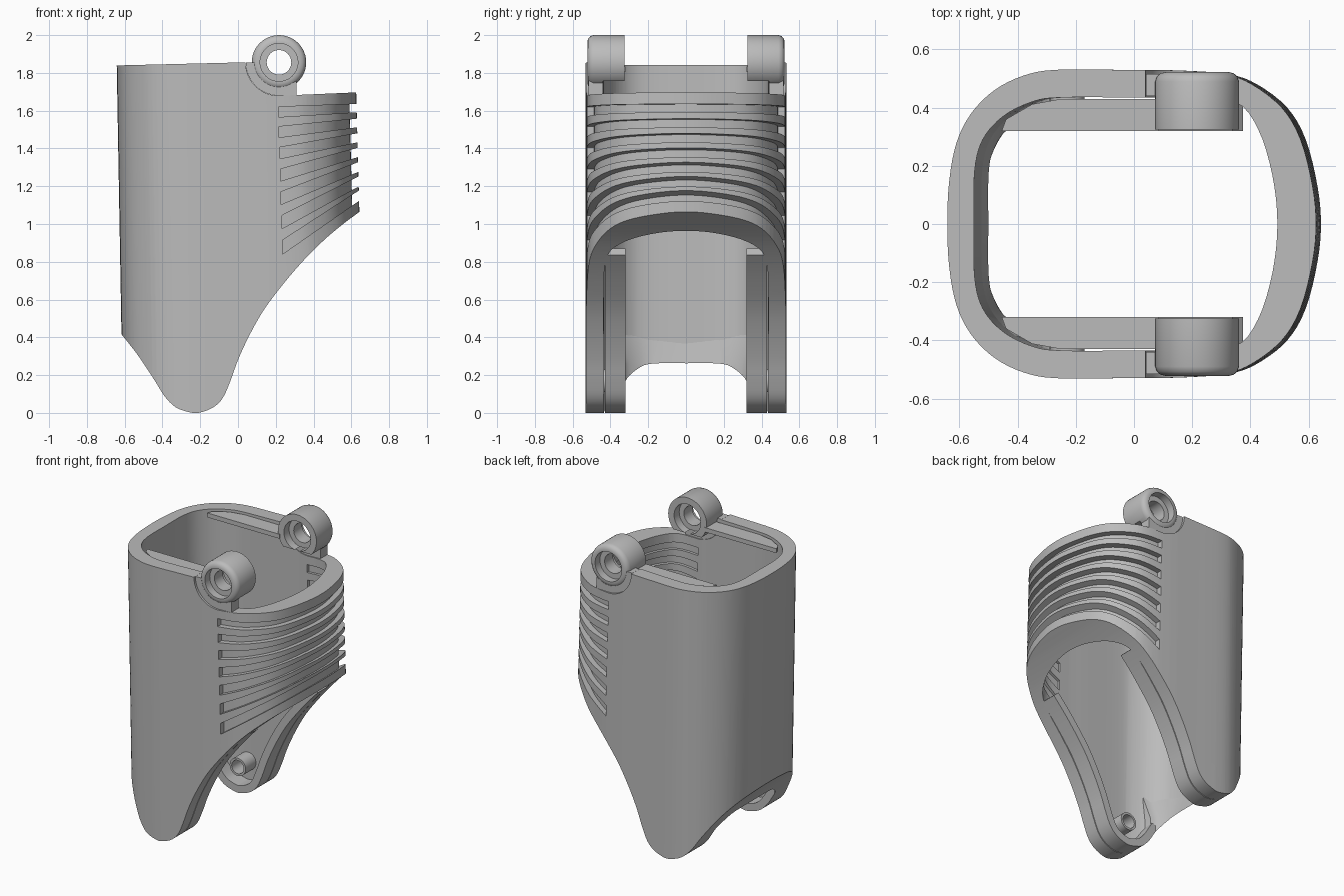
import bpy, bmesh, math

if "Cube" in bpy.data.objects:
    bpy.data.objects.remove(bpy.data.objects["Cube"], do_unlink=True)

GREY = (0.5, 0.5, 0.5, 1)
mat = bpy.data.materials.new("plain grey")
mat.use_nodes = True
mat.diffuse_color = GREY
mat.node_tree.nodes["Principled BSDF"].inputs["Base Color"].default_value = GREY


def smooth(pts, closed=False, steps=4):
    """Catmull-Rom curve through 2D points."""
    n, out = len(pts), []
    get = (lambda i: pts[i % n]) if closed else (lambda i: pts[max(0, min(n - 1, i))])
    for i in range(n if closed else n - 1):
        a, b, c, d = (get(i + k) for k in (-1, 0, 1, 2))
        for s in range(steps):
            t = s / steps
            out.append(tuple(0.5 * (2 * q + (r - p) * t + (2 * p - 5 * q + 4 * r - w) * t * t
                                    + (3 * q - p - 3 * r + w) * t ** 3)
                             for p, q, r, w in zip(a, b, c, d)))
    return out if closed else out + [pts[-1]]


def make(name, bm):
    bmesh.ops.recalc_face_normals(bm, faces=bm.faces)
    me = bpy.data.meshes.new(name)
    bm.to_mesh(me)
    bm.free()
    ob = bpy.data.objects.new(name, me)
    bpy.context.scene.collection.objects.link(ob)
    return ob


def skin(bm, rings, caps=True, loop=False):
    """Join rings of 3D points with quads."""
    vs = [[bm.verts.new(p) for p in r] for r in rings]
    pairs = list(zip(vs, vs[1:])) + ([(vs[-1], vs[0])] if loop else [])
    for a, b in pairs:
        for i in range(len(a)):
            j = (i + 1) % len(a)
            bm.faces.new((a[i], a[j], b[j], b[i]))
    if caps and not loop:
        bm.faces.new(vs[0])
        bm.faces.new(vs[-1])


def taper(x, y, z):
    if x > 0:
        return (x - 0.0266 * (z - 1.05) * min(1, x / 0.5), y, z)
    return (x + 0.0176 * (1.84 - z) * min(1, -x / 0.5), y, z)


def loft(name, levels):
    bm = bmesh.new()
    skin(bm, [[taper(x, y, z) for x, y in ring] for ring, z in levels])
    return make(name, bm)


def slab(name, polys, y0, y1):
    """Extrude side profiles (x, z) along y."""
    bm = bmesh.new()
    for poly in polys:
        skin(bm, [[(x, y, z) for x, z in poly] for y in (y0, y1)])
    return make(name, bm)


def lathe(name, prof, cx, cz, sign, seg=48):
    """Revolve (radius, y) around an axis along y."""
    bm = bmesh.new()
    skin(bm, [[(cx + r * math.cos(a), sign * y, cz + r * math.sin(a)) for r, y in prof]
              for a in (math.tau * k / seg for k in range(seg))], loop=True)
    return make(name, bm)


def boolean(ob, other, op):
    mod = ob.modifiers.new("cut", 'BOOLEAN')
    mod.operation, mod.solver, mod.object = op, 'EXACT', other
    bpy.context.view_layer.update()
    dg = bpy.context.evaluated_depsgraph_get()
    me = bpy.data.meshes.new_from_object(ob.evaluated_get(dg))
    ob.modifiers.clear()
    ob.data = me
    bpy.data.objects.remove(other, do_unlink=True)


def finish(ob, angle=32):
    ob.data.materials.clear()
    ob.data.materials.append(mat)
    ob.data.shade_smooth()
    ob.data.set_sharp_from_angle(angle=math.radians(angle))


def mirrored(half):
    return half + [(x, -y) for x, y in half[-2:0:-1]]


# Sleeve outlines, seen from above
outer = smooth(mirrored([(-.642, 0), (-.635, .15), (-.61, .28), (-.56, .38), (-.48, .46),
                         (-.38, .51), (-.27, .53), (-.05, .53), (.15, .528), (.32, .515),
                         (.42, .48), (.525, .4), (.59, .29), (.631, .13), (.643, 0)]), True)
inner = smooth(mirrored([(-.55, 0), (-.548, .18), (-.52, .29), (-.45, .37), (-.35, .42),
                         (-.25, .435), (0, .435), (.2, .435), (.36, .42), (.44, .33),
                         (.492, .17), (.51, 0)]), True)

# Lower edge, seen from the front
edge = smooth([(.7, 1.11), (.637, 1.06), (.55, .995), (.45, .91), (.35, .81), (.25, .695),
               (.14, .55), (.06, .41), (0, .28), (-.04, .17), (-.08, .08), (-.13, .03),
               (-.2, .002), (-.25, .002), (-.33, .03), (-.39, .09), (-.44, .17),
               (-.53, .305), (-.62, .42), (-.7, .52)])
HX, HZ = .217, 1.856          # hinge centre


def arc(r, a0, a1, n=16):
    return [(HX + r * math.cos(math.radians(a0 + (a1 - a0) * k / n)),
             HZ + r * math.sin(math.radians(a0 + (a1 - a0) * k / n))) for k in range(n + 1)]


side = edge + [(-.7, 1.838)] + arc(.177, 180, 270) + [(.7, 1.7)]

# Sleeve: tube trimmed to the side profile
sleeve = loft("sleeve", [(outer, -.1), (outer, 2.1)])
boolean(sleeve, loft("bore", [(inner, -.2), (inner, 2.2)]), 'DIFFERENCE')
boolean(sleeve, slab("trim", [side], -1, 1), 'INTERSECT')

# Fanned grip grooves, leaving a thin core in the wall
grooves = []
for k in range(7):
    t = k / 6
    zl, zr = 1.593 - .62 * t - .096 * t * t, 1.613 - .48 * t
    hl, hr = .027 + .01 * t, .022 + .006 * t
    far = .4
    grooves.append([(.215 + .02 * t, zl - hl), (.215 + far, zr - hr),
                    (.215 + far + .1, zr - hr + (zr - zl) / 4),
                    (.215 + far + .1, zr + hr + (zr - zl) / 4),
                    (.215 + far, zr + hr), (.215 + .02 * t, zl + hl)])
cutter = slab("grooves", grooves, -.7, .7)
core_out = [(x * .942, y * .93) for x, y in outer]
core_in = [(x * 1.03, y * 1.04) for x, y in inner]
core = loft("core", [(core_out, .3), (core_out, 2)])
boolean(core, loft("core_bore", [(core_in, .2), (core_in, 2.1)]), 'DIFFERENCE')
boolean(cutter, core, 'DIFFERENCE')
boolean(sleeve, cutter, 'DIFFERENCE')
finish(sleeve)

# Thickened lip inside the lower back wall
back = smooth([(-.43, .4), (-.48, .375), (-.54, .29), (-.568, .18), (-.575, 0)])
back = back + [(x, -y) for x, y in back[-2::-1]]
lip_in = smooth([(-.44, .335), (-.478, .31), (-.512, .25), (-.527, .18), (-.528, 0)])
lip_in = lip_in + [(x, -y) for x, y in lip_in[-2::-1]]
thin = [(x + .012, y * .97) for x, y in back]
lip = loft("inner_lip", [(back + lip_in[::-1], -.1), (back + lip_in[::-1], .26),
                         (back + thin[::-1], .43)])
boolean(lip, slab("lip_trim", [side], -1, 1), 'INTERSECT')
finish(lip)

# Flange band following the lower edge
run = [p for p in edge if -.47 < p[0] < .38]
band = []
for i, (x, z) in enumerate(run):
    (ax, az), (bx, bz) = run[max(0, i - 1)], run[min(len(run) - 1, i + 1)]
    d = math.hypot(bx - ax, bz - az)
    band.append((x + .05 * (bz - az) / d, z - .05 * (bx - ax) / d))

barrel = [(.144, .325), (.144, .49), (.138, .507), (.126, .518), (.11, .522), (.1, .522),
          (.1, .47), (.065, .47), (.065, .38), (.1, .38), (.1, .325)]
pin = [(.06, .325), (.06, .45), (.045, .45), (.045, .325)]
rail = [(-.455, .32), (.09, .32), (.09, .43), (-.25, .43), (-.35, .412), (-.44, .36)]

for sign, label in ((1, "back"), (-1, "front")):
    lo, hi = sorted((sign * .32, sign * .43))
    finish(slab(label + "_flange", [run + band[::-1]], lo, hi))
    # Thin rail beside the rim, leading to the hinge
    flat = [(x, sign * y) for x, y in rail]
    finish(loft(label + "_rail", [(flat, 1.805), (flat, 1.835)]))
    # Hinge barrel, flat underneath on its inner half
    hinge = lathe(label + "_hinge_barrel", barrel, HX, HZ, sign)
    lo, hi = sorted((sign * .2, sign * .44))
    boolean(hinge, slab("flat", [[(0, 1.6), (.5, 1.6), (.5, 1.758), (0, 1.758)]], lo, hi),
            'DIFFERENCE')
    finish(hinge)
    lo, hi = sorted((sign * .44, sign * .515))
    cradle = arc(.176, 180, 270) + [(.31, 1.682), (.31, 1.757)] + arc(.13, 303, 180)
    finish(slab(label + "_hinge_cradle", [cradle], lo, hi))
    finish(lathe(label + "_pin", pin, -.23, .17, sign, 32))
